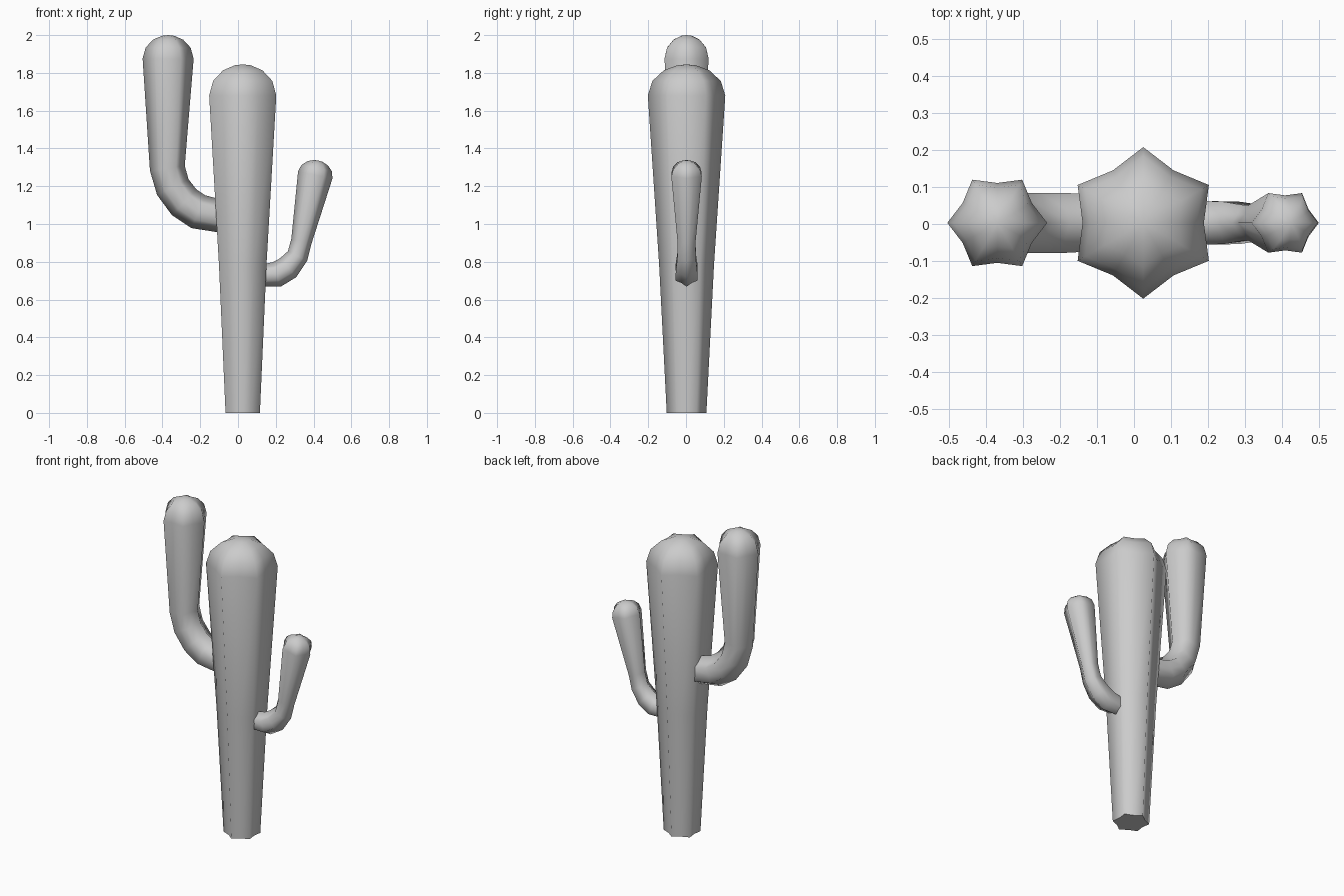
import bpy, bmesh
from math import sin, cos, pi, radians
from mathutils import Vector

if "Cube" in bpy.data.objects:
    bpy.data.objects.remove(bpy.data.objects["Cube"])

INNER = 0.8  # groove radius relative to ridge radius


def ribbed_tube(name, path, dome, phase):
    """Six-ridged star section swept along (x, z, radius) points, ending in a dome."""
    pts = [Vector((x, 0, z)) for x, z, r in path]
    radii = [p[2] for p in path]
    axes = []
    for i in range(len(pts)):
        a = (pts[i] - pts[i - 1]).normalized() if i else Vector()
        b = (pts[i + 1] - pts[i]).normalized() if i < len(pts) - 1 else Vector()
        axes.append((a + b).normalized())
    # dome rings
    base, axis, r0 = pts[-1].copy(), axes[-1], radii[-1]
    for deg in (28, 54, 76):
        pts.append(base + axis * dome * sin(radians(deg)))
        radii.append(r0 * cos(radians(deg)))
        axes.append(axis)

    bm = bmesh.new()
    rings = []
    for p, t, r in zip(pts, axes, radii):
        v = Vector((0, 1, 0))
        u = v.cross(t)
        ring = []
        for k in range(12):
            a = phase + k * pi / 6
            rr = r * (INNER if k % 2 else 1)
            ring.append(bm.verts.new(p + u * rr * cos(a) + v * rr * sin(a)))
        rings.append(ring)
    for lo, hi in zip(rings, rings[1:]):
        for k in range(12):
            n = (k + 1) % 12
            bm.faces.new((lo[k], lo[n], hi[n], hi[k])).smooth = True
    tip = bm.verts.new(base + axis * dome)
    for k in range(12):
        bm.faces.new((rings[-1][k], rings[-1][(k + 1) % 12], tip)).smooth = True
    # flat cut end
    cap = bm.faces.new(rings[0][::-1])
    cap.smooth = False
    for e in cap.edges:
        e.smooth = False
    bmesh.ops.recalc_face_normals(bm, faces=bm.faces[:])
    mesh = bpy.data.meshes.new(name)
    bm.to_mesh(mesh)
    bm.free()
    ob = bpy.data.objects.new(name, mesh)
    bpy.context.collection.objects.link(ob)
    ob.location.y = 0.003
    return ob


# trunk
ribbed_tube("trunk", [(0.025, 0, 0.105), (0.025, 0.78, 0.145), (0.025, 1.68, 0.205)],
            0.165, pi / 6)

# tall left arm
ribbed_tube("left_arm", [(-0.06, 1.035, 0.085), (-0.21, 1.065, 0.094), (-0.285, 1.115, 0.094),
                         (-0.345, 1.195, 0.093), (-0.374, 1.295, 0.093), (-0.37, 1.875, 0.135)],
            0.125, 0)

# short right arm
ribbed_tube("right_arm", [(0.10, 0.725, 0.056), (0.205, 0.733, 0.068), (0.265, 0.768, 0.066),
                          (0.315, 0.83, 0.057), (0.336, 0.91, 0.055), (0.409, 1.26, 0.093)],
            0.078, 0)
